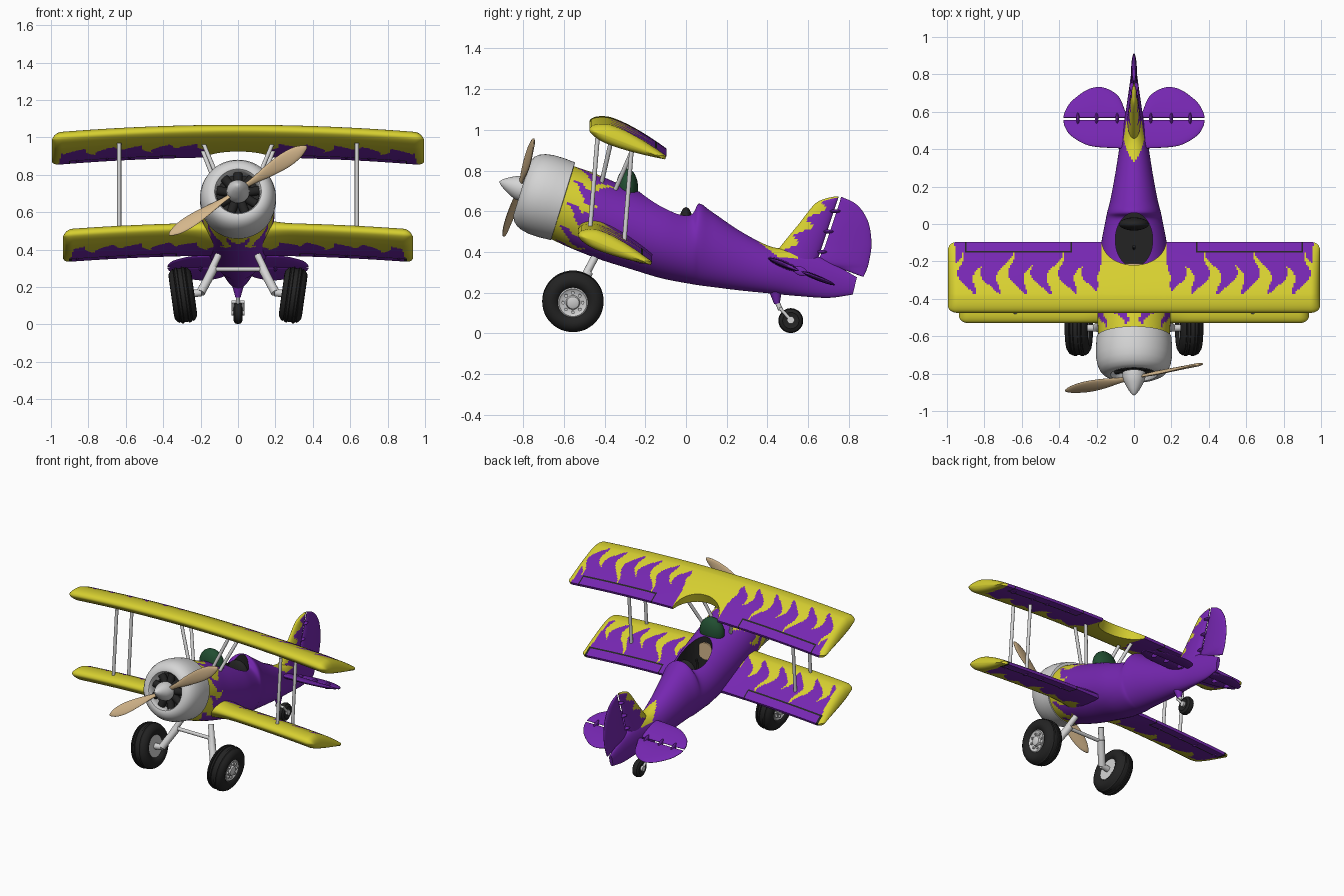
import bpy, bmesh, math
from mathutils import Vector as V
from math import sin, cos, pi, sqrt

if "Cube" in bpy.data.objects:
    bpy.data.objects.remove(bpy.data.objects["Cube"])


def mat(name, r, g, b):
    m = bpy.data.materials.new(name)
    m.diffuse_color = (r, g, b, 1)
    m.use_nodes = True
    m.node_tree.nodes["Principled BSDF"].inputs["Base Color"].default_value = m.diffuse_color
    return m


PURPLE = mat("purple", .18, .02, .44)
YELLOW = mat("yellow", .68, .63, .03)
WHITE = mat("light_grey", .66, .66, .66)
BLACK = mat("black", .017, .017, .017)
TAN = mat("wood", .66, .47, .26)
GREEN = mat("dark_green", .015, .075, .03)
PAINT = [PURPLE, YELLOW, BLACK]


def loft(name, rings, mats, paint=None):
    """Skin closed rings of points, cap both ends, colour faces by rule."""
    bm = bmesh.new()
    vs = [[bm.verts.new(p) for p in r] for r in rings]
    n = len(rings[0])
    for i in range(len(rings) - 1):
        for j in range(n):
            k = (j + 1) % n
            f = bm.faces.new((vs[i][j], vs[i][k], vs[i + 1][k], vs[i + 1][j]))
            if paint:
                f.material_index = paint(i, j, f.calc_center_median())
    for r in (vs[0], vs[-1]):
        f = bm.faces.new(r)
        if paint:
            f.material_index = paint(0 if r is vs[0] else len(rings) - 2, 0, f.calc_center_median())
    bmesh.ops.recalc_face_normals(bm, faces=bm.faces)
    me = bpy.data.meshes.new(name)
    bm.to_mesh(me)
    bm.free()
    for m in mats:
        me.materials.append(m)
    ob = bpy.data.objects.new(name, me)
    bpy.context.collection.objects.link(ob)
    return ob


def revolve(name, prof, origin, axis, m, seg=48):
    """Spin (distance along axis, radius) pairs about an axis."""
    a = V(axis).normalized()
    u = a.orthogonal().normalized()
    w = a.cross(u)
    o = V(origin)
    return loft(name, [[o + a * t + (u * cos(2 * pi * k / seg) + w * sin(2 * pi * k / seg)) * max(r, .0005)
                        for k in range(seg)] for t, r in prof], [m])


def rod(name, a, b, r, m, r2=None):
    d = V(b) - V(a)
    return revolve(name, [(0, r), (d.length, r2 or r)], a, d, m, 16)


def ball(name, loc, scale, m):
    return revolve(name, [(-cos(pi * i / 16), sin(pi * i / 16)) for i in range(17)], (0, 0, 0), (0, 0, 1), m, 24), loc, scale


def ellipsoid(name, loc, scale, m, tilt=0):
    ob = ball(name, loc, scale, m)[0]
    ob.location, ob.scale, ob.rotation_euler = loc, scale, (tilt, 0, 0)
    return ob


def curve(pts, n):
    """Smooth samples through tuples."""
    P = [V(p) for p in pts]
    P = [P[0] * 2 - P[1]] + P + [P[-1] * 2 - P[-2]]
    out = []
    for i in range(1, len(P) - 2):
        a, b, c, d = P[i - 1:i + 3]
        for k in range(n):
            t = k / n
            out.append(.5 * (2 * b + (c - a) * t + (2 * a - 5 * b + 4 * c - d) * t * t + (3 * b - a - 3 * c + d) * t ** 3))
    return out + [P[-2]]


def flame(c, s, period, lo, hi):
    """True inside S-shaped tongues running back along s."""
    w = c / period + .22 * sin(s * 10)
    d = 2 * abs(w - round(w))
    return s < lo + (hi * (1 if round(w) % 2 else .75) - lo) * (1 - d) ** 1.4


# Tilted thrust line: t forward along the nose, u upward
AX, UP, NOSE = V((0, -.955, .295)), V((0, .295, .955)), V((0, -.615, .652))


def F(x, t, u):
    return NOSE + AX * t + UP * u + V((x, 0, 0))


# Fuselage: top y,z / bottom y,z / half width
st = curve([(-.58, .83, -.69, .475, .188), (-.46, .79, -.57, .42, .195), (-.33, .735, -.43, .365, .192),
            (-.22, .692, -.27, .315, .186), (-.1, .645, -.12, .27, .176), (.02, .6, .02, .243, .152),
            (.065, .637, .07, .235, .142), (.13, .595, .14, .226, .125), (.27, .5, .27, .21, .1),
            (.42, .425, .42, .195, .076), (.55, .41, .55, .183, .052), (.7, .355, .7, .174, .03),
            (.84, .275, .82, .19, .012)], 10)
rings = []
for ty, tz, by, bz, w in st:
    top, bot = V((0, ty, tz)), V((0, by, bz))
    rings.append([(top + bot) / 2 + (top - bot) / 2 * cos(a) + V((w * sin(a), 0, 0))
                  for a in (2 * pi * k / 96 for k in range(96))])


def body_paint(i, j, c):
    s = -(c - NOSE).dot(AX) / .28
    th = min(j, 95 - j) / 96 * 2 * pi
    dorsal = c.y > .33 and c.z > .36 and th < min(.9, (c.y - .33) * 7) and c.y < .55
    return int(dorsal or flame(th, s, .66, .12, .95))


body = loft("fuselage", rings, PAINT, body_paint)
# Cockpit opening
cut = loft("cockpit_cutter", [[(.1 * cos(a), -.085 + .145 * sin(a), z) for a in (2 * pi * k / 48 for k in range(48))]
                              for z in (.46, .9)], PAINT, lambda i, j, c: 2)
mod = body.modifiers.new("cockpit", 'BOOLEAN')
mod.object, mod.operation, mod.solver = cut, 'DIFFERENCE', 'EXACT'
bpy.context.view_layer.objects.active = body
bpy.ops.object.modifier_apply(modifier="cockpit")
bpy.data.objects.remove(cut)
rod("instrument_panel", (0, -.222, .6), (0, -.212, .6), .06, TAN)
rod("control_stick", (0, -.13, .46), (0, -.12, .58), .008, BLACK)
ellipsoid("seat", (0, .0, .53), (.08, .035, .09), BLACK)
ellipsoid("windshield", (0, -.29, .71), (.09, .055, .1), GREEN)

# Cowling, engine, spinner
revolve("cowling", [(-.012, .19), (-.01, .2), (.05, .204), (.1, .203), (.14, .196), (.17, .183), (.19, .165), (.202, .14),
                    (.2, .125), (.19, .118), (.16, .115), (.1, .113)], NOSE, AX, WHITE, 64)
rod("engine_plate", F(0, .09, 0), F(0, .13, 0), .114, BLACK)
for k in range(9):
    a = 2 * pi * k / 9
    rod("engine_cylinder", F(.03 * sin(a), .155, .03 * cos(a)), F(.114 * sin(a), .155, .114 * cos(a)), .024, BLACK)
rod("engine_shaft", F(0, .1, 0), F(0, .2, 0), .035, BLACK)
revolve("spinner", [(.185, .05), (.19, .062), (.22, .06), (.25, .048), (.28, .032), (.305, .015), (.317, 0)], NOSE, AX, WHITE)

# Propeller blades
for sgn in (1, -1):
    rings = []
    for r, w in curve([(.03, .014), (.1, .018), (.2, .034), (.3, .042), (.38, .034), (.43, .015), (.445, .002)], 5):
        tw, ring = .75 - 1.1 * r, []
        for k in range(20):
            p, q = w * cos(pi * k / 10), .009 * min(1, w / .02) * sin(pi * k / 10)
            e, t = p * cos(tw) - q * sin(tw), p * sin(tw) + q * cos(tw)
            a = math.radians(34)
            ring.append(F(sgn * (r * cos(a) - e * sin(a)), .215 + t, sgn * (r * sin(a) + e * cos(a))))
        rings.append(ring)
    loft("propeller_blade", rings, [TAN])


def wing(name, span, le, te, sag, thick, upper):
    NU, NV = 240, 44
    D = V((0, te[0] - le[0], te[1] - le[1]))
    N = V((0, -D.z, D.y)).normalized()
    rings, S, X = [], [], []
    for i in range(NU + 1):
        x = -span + 2 * span * i / NU
        ax = abs(x)
        f = max(.12, sqrt(1 - min(1, max(0, (ax - span + .05) / .05)) ** 2))
        s0, s1 = .1 * (1 - f), 1 - .1 * (1 - f)
        if upper and ax < .17:
            s1 = 1 - .36 * sqrt(1 - (ax / .17) ** 2)
        h = thick * f * (1 if upper else 1 + 1.3 * max(0, 1 - ax / .32) ** 2)
        ring, srow = [], []
        for v in range(-NV, NV + 1):
            s = s0 + (s1 - s0) * (abs(v) / NV) ** 1.25
            q = (s - s0) / (1 - s0)
            y = 1.4845 * sqrt(q) - .63 * q - 1.758 * q * q + 1.4215 * q ** 3 - .5075 * q ** 4 + .1 * min(1, q * 5)
            ring.append(V((x, le[0], le[1] - sag * (x / span) ** 2)) + D * s + N * h * y * (1.1 if v > 0 else -.75))
            srow.append(s)
        rings.append(ring)
        S.append(srow)
        X.append(x)

    def paint(i, j, c):
        s, ax = S[i][j], abs(c.x)
        if j == 2 * NV:
            s = S[i][0]
        # aileron gap
        if .33 < ax < .9 and (.815 < s < .835 or (s > .82 and (ax < .338 or ax > .892))):
            return 2
        if ax > span - .035 - .03 * (1 - s) or (upper and ax < .17 + .05 * max(0, .8 - s)):
            return 1
        return int(flame(ax, s, .135, .2, .85) if j >= NV else flame(ax, s, .15, .3, .6))
    loft(name, rings, PAINT, paint)
    # aileron hinges
    for x in (.41, .58, .7, .86):
        for sx in (-1, 1):
            p = V((sx * x, le[0], le[1] - sag * (x / span) ** 2)) + D * .83
            ellipsoid("aileron_hinge", p, (.01, .04, .024), PURPLE, math.atan2(D.z, D.y))


wing("upper_wing", .995, (-.475, 1.043), (-.1, .9), .042, .085, True)
wing("lower_wing", .935, (-.53, .52), (-.17, .375), .036, .085, False)


# Tail surfaces from rows of (position, front, back, half thickness)
def panel(name, rows, place, paint=None):
    rows = curve(rows, 8)
    rings = [[place(t, (a + b) / 2 - (b - a) / 2 * cos(k * pi / 24), h * sin(k * pi / 24)) for k in range(48)]
             for t, a, b, h in rows]
    return loft(name, rings, PAINT, paint and (lambda i, j, c: paint(c, rows[i][1])))


def hinge(z):
    return .645 + (z - .353) * .331


def upright(t, y, o):
    return V((o, y, t))


panel("fin", [(z, y, hinge(z), h) for z, y, h in ((.34, .4, .04), (.44, .475, .032), (.534, .552, .024),
      (.632, .63, .016), (.66, .68, .01), (.672, .73, .004))], upright,
      lambda c, f: int(c.y - f < .055 + .03 * sin(c.z * 75)))
panel("rudder", [(.28, .862, .874, .005), (.317, .762, .89, .01), (.353, .66, .9, .016),
      (.436, hinge(.436) + .014, .912, .016), (.534, hinge(.534) + .014, .9, .015), (.6, hinge(.6) + .014, .868, .012),
      (.642, hinge(.642) + .014, .826, .009), (.67, hinge(.67) + .012, .765, .004)], upright)
for z in (.4, .5, .6):
    ellipsoid("rudder_hinge", (0, hinge(z) + .005, z), (.024, .03, .009), PURPLE)
for sx in (-1, 1):
    def flat(t, y, o):
        return V((sx * t, y, .37 - (y - .4) * .397 + o))
    panel("stabilizer", [(.0, .4, .556, .022), (.085, .405, .556, .018), (.2, .412, .556, .015), (.27, .43, .556, .013),
                         (.34, .475, .556, .01), (.37, .52, .556, .006), (.377, .548, .556, .003)], flat)
    panel("elevator", [(.045, .568, .6, .01), (.085, .568, .685, .014), (.165, .568, .73, .013), (.245, .568, .72, .012),
                       (.33, .568, .66, .009), (.365, .568, .61, .006), (.377, .568, .576, .003)], flat)
    for x in (.09, .2, .3):
        ellipsoid("elevator_hinge", flat(x, .562, 0), (.009, .035, .022), PURPLE, -.38)

    # Wing struts
    x = sx * .635
    rod("front_wing_strut", (x, -.434, .97), (x, -.473, .5), .011, WHITE)
    rod("rear_wing_strut", (x, -.267, .91), (x, -.306, .42), .011, WHITE)
    rod("front_cabane_strut", (sx * .19, -.36, .98), (sx * .09, -.415, .74), .011, WHITE)
    rod("rear_cabane_strut", (sx * .19, -.25, .93), (sx * .1, -.35, .7), .011, WHITE)

    # Main wheels, leaning outward at the top
    c, a = V((sx * .295, -.556, .157)), V((sx * .99, 0, -.139))
    revolve("main_tire", [(-.04, .07), (-.052, .08), (-.062, .1), (-.06, .12), (-.048, .138), (-.035, .146), (-.032, .14),
                          (-.026, .149), (-.014, .151), (-.011, .145), (.011, .145), (.014, .151), (.026, .149),
                          (.032, .14), (.035, .146), (.048, .138), (.06, .12), (.062, .1), (.052, .08), (.04, .07)], c, a, BLACK)
    revolve("wheel_hub", [(-.046, .074), (.046, .074), (.05, .068), (.044, .06), (.044, .035), (.056, .03),
                          (.06, .02), (.06, 0)], c, a, WHITE)
    u, w = V((0, 1, 0)), a.cross(V((0, 1, 0)))
    for k in range(8):
        p = c + (u * cos(k * pi / 4) + w * sin(k * pi / 4)) * .048
        rod("hub_bolt", p + a * .03, p + a * .054, .008, WHITE)

    # Landing gear legs and braces
    rod("axle", c - a * .1, c, .02, WHITE)
    rod("gear_leg", (sx * .2, -.556, .17), (sx * .105, -.45, .37), .019, WHITE)
    rod("gear_brace", (sx * .2, -.556, .17), (sx * .13, -.48, .30), .024, WHITE)
    # Tail wheel fork
    rod("tail_fork", (sx * .026, .465, .12), (sx * .026, .515, .065), .008, WHITE)
rod("gear_crossbar", (-.14, -.49, .295), (.14, -.49, .295), .012, WHITE)
rod("tail_post", (0, .44, .21), (0, .447, .145), .032, PURPLE, .014)
rod("tail_link", (0, .445, .16), (0, .465, .115), .012, WHITE)
rod("tail_fork_bar", (-.034, .465, .12), (.034, .465, .12), .009, WHITE)
rod("tail_axle", (-.034, .515, .065), (.034, .515, .065), .018, WHITE)
revolve("tail_tire", [(-.02, .025), (-.025, .04), (-.016, .056), (0, .061), (.016, .056), (.025, .04), (.02, .025)],
        (0, .515, .062), (1, 0, 0), BLACK)

# Smooth shading with sharp creases kept
bpy.ops.object.select_all(action='SELECT')
bpy.ops.object.shade_smooth_by_angle(angle=math.radians(40))
